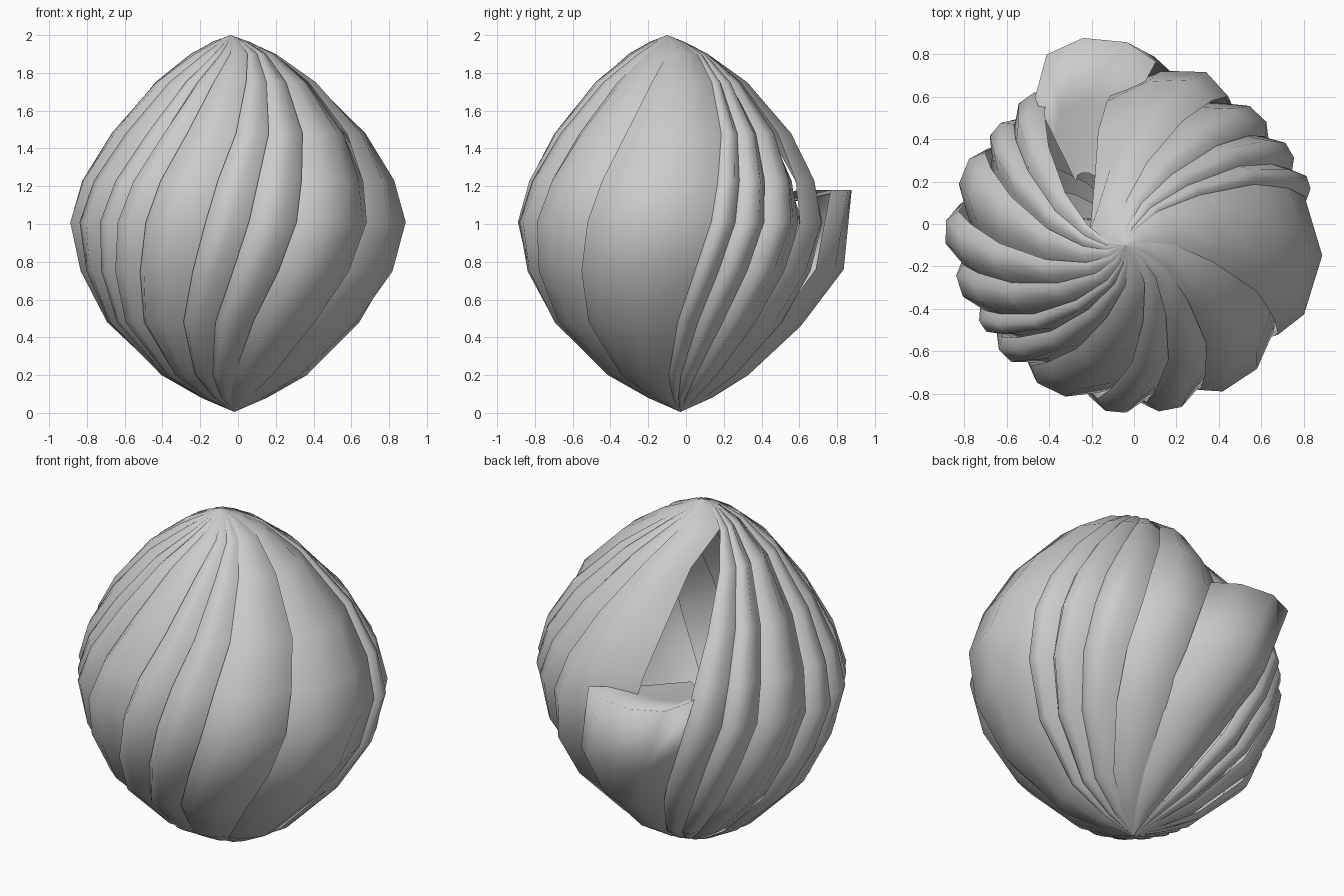
import bpy
from math import radians, cos, sin

if "Cube" in bpy.data.objects:
    bpy.data.objects.remove(bpy.data.objects["Cube"])

# Rings of the bud: height, outer radius, swirl in degrees, axis x, axis y
RINGS = [
    (0.005, 0.00, -34, -0.02, -0.03),
    (0.08, 0.18, -28, -0.02, -0.03),
    (0.20, 0.395, -22, -0.02, -0.04),
    (0.48, 0.68, -13, -0.02, -0.05),
    (0.75, 0.83, -6, 0.00, -0.05),
    (1.01, 0.885, 0, 0.00, -0.05),
    (1.23, 0.82, 4, 0.00, -0.05),
    (1.48, 0.67, 11, 0.00, -0.06),
    (1.75, 0.43, 21, -0.02, -0.08),
    (1.90, 0.23, 34, -0.03, -0.09),
    (1.965, 0.10, 45, -0.04, -0.10),
    (2.00, 0.00, 52, -0.04, -0.10),
]
DEPTH = 0.955  # slightly shallower in y


def sheet(name, rows):
    """Smooth surface through a grid of points."""
    n = len(rows[0])
    verts = [p for row in rows for p in row]
    faces = [(i * n + j, i * n + j + 1, (i + 1) * n + j + 1, (i + 1) * n + j)
             for i in range(len(rows) - 1) for j in range(n - 1)]
    mesh = bpy.data.meshes.new(name)
    mesh.from_pydata(verts, [], faces)
    mesh.update()
    mesh.polygons.foreach_set("use_smooth", [True] * len(faces))
    ob = bpy.data.objects.new(name, mesh)
    bpy.context.collection.objects.link(ob)
    return ob


def polar(ring, angle, factor):
    z, r, swirl, cx, cy = ring
    a = radians(angle + swirl)
    return (cx + r * factor * cos(a), cy + DEPTH * r * factor * sin(a), z)


def petal(name, start, end, columns, size=1.0, close=0):
    """Petal between two bearings; close widens its top to shut the opening."""
    rows = []
    for ring in RINGS:
        stop = end + (close if ring[0] > 1.85 else 0)
        rows.append([polar(ring, start + (stop - start) * u + extra, f * size)
                     for u, extra, f in columns])
    return sheet(name, rows)


# Overlapping petals: free edge lies outside, the other edge tucks under the neighbour
TUCKED = [(0, 0, 0.935), (0.2, 0, 0.995), (0.6, 0, 0.995), (1, 0, 0.92), (1, 16, 0.84)]
EXPOSED = [(0, 0, 0.935), (0.25, 0, 1.0), (0.6, 0, 0.94), (1, 0, 0.83)]
edges = [121, 136, 150, 172, 190, 208, 219, 233, 258, 274, 292, 324, 373, 384, 398, 417]
sizes = [0.96, 0.95, 0.98, 1.01, 0.98, 0.96, 0.97, 0.98, 1, 1, 1, 1.015, 0.98, 0.96, 0.95]
for i, (a, b, s) in enumerate(zip(edges, edges[1:], sizes)):
    petal(f"petal_{i + 1}", a, b, TUCKED, s)
petal("petal_beside_opening", 417, 457, EXPOSED, 0.985, close=30)

# Open petal at the back, standing out from the bud, tip folded inwards
open_rings = RINGS[:3] + [
    (0.46, 0.69, -13, -0.02, -0.05),
    (0.76, 0.92, -5, -0.01, -0.04),
    (1.18, 0.995, 4, 0.0, -0.045),
]
columns = [(79, 0.86), (88, 0.95), (100, 1.0), (111, 0.98), (121, 0.82)]
rows = [[polar(ring, a, f) for a, f in columns] for ring in open_rings]
rim = rows[-1]
for t, drop in ((0.4, 0.06), (0.85, 0.10)):
    rows.append([(x + (-0.24 - x) * t, y + (0.13 - y) * t, z - drop) for x, y, z in rim])
sheet("open_petal", rows)
